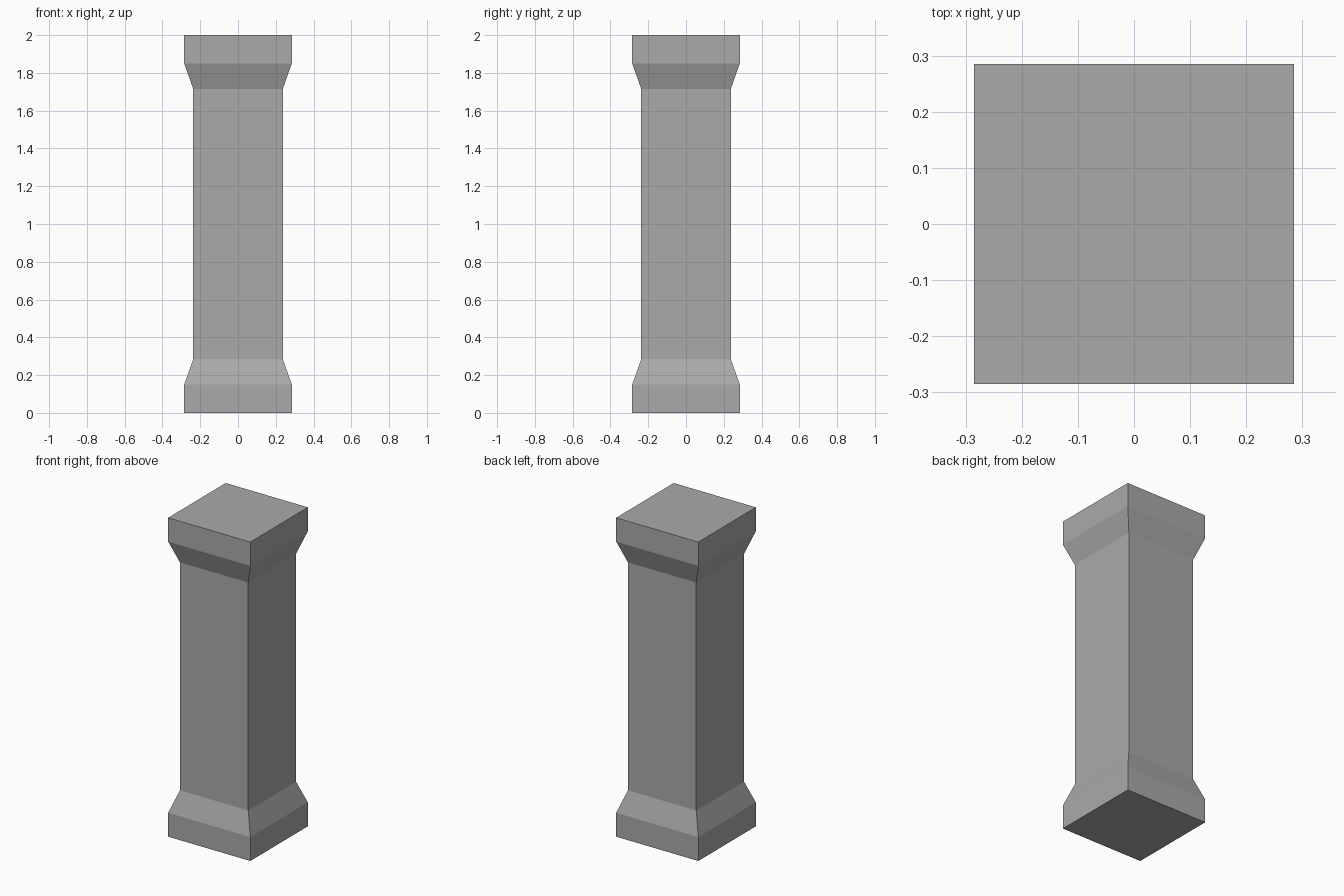
import bpy, bmesh

if "Cube" in bpy.data.objects:
    bpy.data.objects.remove(bpy.data.objects["Cube"])

# Plain stone grey
stone = bpy.data.materials.new("stone grey")
stone.diffuse_color = (0.4, 0.4, 0.4, 1)
stone.use_nodes = True
stone.node_tree.nodes["Principled BSDF"].inputs["Base Color"].default_value = stone.diffuse_color

# Half-width and height of each square ring, from plinth to capital
profile = [(0.285, 0.0), (0.285, 0.15), (0.237, 0.285),
           (0.237, 1.715), (0.285, 1.85), (0.285, 2.0)]

# Square pillar: loft the rings and cap both ends
bm = bmesh.new()
rings = [[bm.verts.new((sx * r, sy * r, z))
          for sx, sy in ((-1, -1), (1, -1), (1, 1), (-1, 1))]
         for r, z in profile]
for low, high in zip(rings, rings[1:]):
    for i in range(4):
        j = (i + 1) % 4
        bm.faces.new((low[i], low[j], high[j], high[i]))
bm.faces.new(rings[0][::-1])
bm.faces.new(rings[-1])

mesh = bpy.data.meshes.new("square_pillar")
bm.to_mesh(mesh)
bm.free()
mesh.materials.append(stone)
pillar = bpy.data.objects.new("square_pillar", mesh)
bpy.context.collection.objects.link(pillar)
